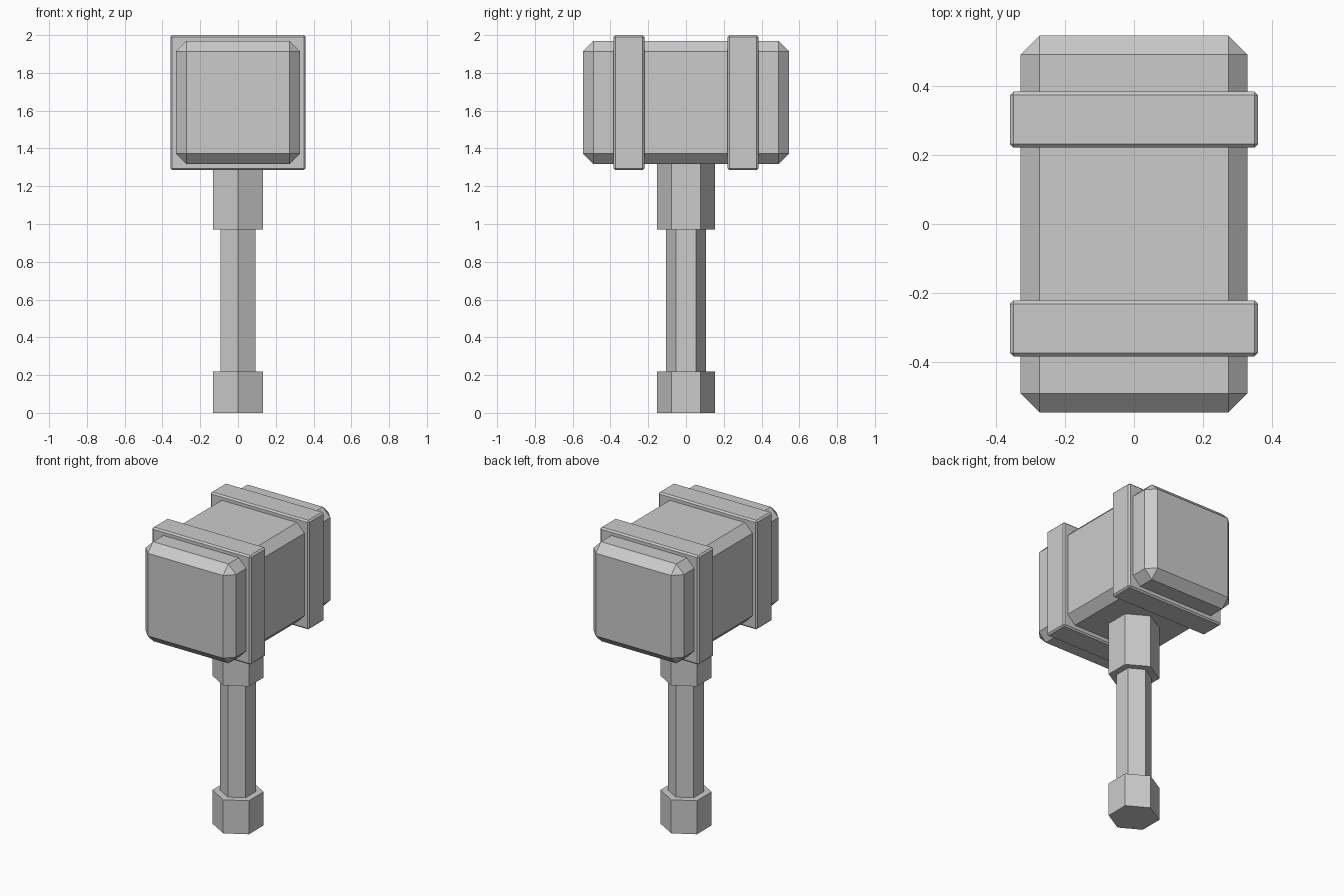
import bpy

if "Cube" in bpy.data.objects:
    bpy.data.objects.remove(bpy.data.objects["Cube"])


def box(name, size, loc, bevel):
    """Box with flat single-segment chamfers."""
    bpy.ops.mesh.primitive_cube_add(size=1, location=loc)
    ob = bpy.context.object
    ob.name = name
    ob.scale = size
    bpy.ops.object.transform_apply(location=False, rotation=False, scale=True)
    mod = ob.modifiers.new("chamfer", 'BEVEL')
    mod.width = bevel
    mod.segments = 1
    return ob


def hex_rod(name, radius, z0, z1):
    """Six-sided upright prism with corners on the y axis."""
    bpy.ops.mesh.primitive_cylinder_add(vertices=6, radius=radius, depth=z1 - z0,
                                        location=(0, 0, (z0 + z1) / 2))
    bpy.context.object.name = name


# Handle
hex_rod("pommel", 0.153, 0.0, 0.22)
hex_rod("grip", 0.106, 0.22, 0.97)
hex_rod("collar", 0.153, 0.97, 1.33)

# Hammer head
box("head", (0.656, 1.09, 0.652), (0, 0, 1.643), 0.055)

# Bands around the head
for side, y in (("front", -0.302), ("back", 0.302)):
    box(side + "_band", (0.717, 0.162, 0.715), (0, y, 1.6425), 0.01)
